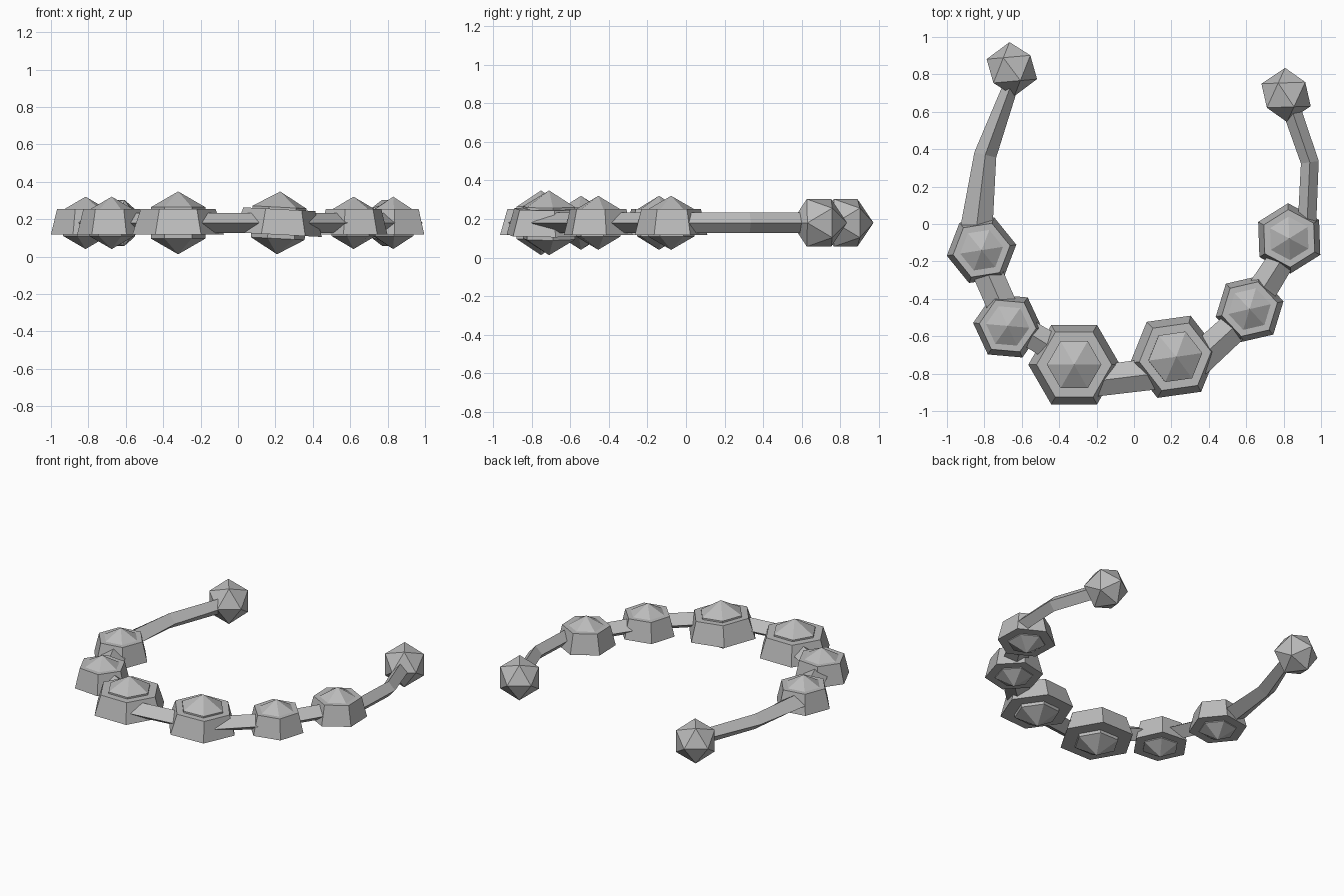
import bpy, bmesh, math
from mathutils import Matrix, Vector

if "Cube" in bpy.data.objects:
    bpy.data.objects.remove(bpy.data.objects["Cube"])

mat = bpy.data.materials.new("stone grey")
mat.diffuse_color = (0.5, 0.5, 0.5, 1)
mat.use_nodes = True
mat.node_tree.nodes["Principled BSDF"].inputs["Base Color"].default_value = mat.diffuse_color
MID = 0.18  # height of the string


def finish(name, bm, matrix=None):
    bmesh.ops.recalc_face_normals(bm, faces=bm.faces[:])
    me = bpy.data.meshes.new(name)
    bm.to_mesh(me)
    bm.free()
    me.materials.append(mat)
    ob = bpy.data.objects.new(name, me)
    bpy.context.collection.objects.link(ob)
    if matrix:
        ob.matrix_world = matrix
    return ob


def lathe(name, profile, matrix, sides=6):
    """Revolve (radius, z) points; radius 0 makes a single tip."""
    bm = bmesh.new()
    rings = []
    for r, z in profile:
        n = 1 if r == 0 else sides
        rings.append([bm.verts.new((r * math.cos(2 * math.pi * i / sides),
                                    r * math.sin(2 * math.pi * i / sides), z)) for i in range(n)])
    for a, b in zip(rings, rings[1:]):
        for i in range(sides):
            j = (i + 1) % sides
            if len(a) == 1:
                bm.faces.new((a[0], b[i], b[j]))
            elif len(b) == 1:
                bm.faces.new((a[i], a[j], b[0]))
            else:
                bm.faces.new((a[i], a[j], b[j], b[i]))
    for ring in (rings[0], rings[-1]):
        if len(ring) > 1:
            bm.faces.new(ring)
    return finish(name, bm, matrix)


# Hexagonal settings, each with a faceted gem: x, y, radius, turn, tilt
beads = [(-0.815, -0.14, 0.188, 9, 0), (-0.675, -0.545, 0.186, -5, 0),
         (-0.32, -0.752, 0.245, 0, 0), (0.217, -0.71, 0.237, 8, 3),
         (0.618, -0.455, 0.186, 13, 0), (0.83, -0.077, 0.188, 32, 0)]
for x, y, r, turn, tilt in beads:
    m = (Matrix.Translation((x, y, MID)) @ Matrix.Rotation(math.radians(tilt), 4, 'Y')
         @ Matrix.Rotation(math.radians(turn), 4, 'Z'))
    lathe("setting", [(r, -0.063), (r * 0.82, 0.073)], m)
    g = 0.168 if r > 0.2 else 0.14
    lathe("gem", [(0, -g), (g * 0.866, -g / 2), (g * 0.866, g / 2), (0, g)], m)

# Diamond-section string running through the beads: x, y, half width
path = [(-0.655, 0.75, 0.04), (-0.795, 0.37, 0.06), (-0.84, 0.0, 0.085),
        (-0.81, -0.2, 0.08), (-0.70, -0.45, 0.08), (-0.6, -0.56, 0.07),
        (-0.34, -0.72, 0.075), (-0.25, -0.845, 0.085), (0.2, -0.79, 0.085),
        (0.34, -0.73, 0.085), (0.58, -0.51, 0.08), (0.70, -0.33, 0.078),
        (0.84, -0.11, 0.07), (0.925, 0.0, 0.05), (0.94, 0.33, 0.048),
        (0.84, 0.62, 0.05)]
bm = bmesh.new()
rings = []
for i, (x, y, w) in enumerate(path):
    a, b = path[max(i - 1, 0)], path[min(i + 1, len(path) - 1)]
    d = Vector((b[0] - a[0], b[1] - a[1], 0)).normalized()
    side = Vector((-d.y, d.x, 0)) * w
    up = Vector((0, 0, 0.053))
    c = Vector((x, y, MID))
    rings.append([bm.verts.new(c + o) for o in (side, up, -side, -up)])
for a, b in zip(rings, rings[1:]):
    for i in range(4):
        j = (i + 1) % 4
        bm.faces.new((a[i], a[j], b[j], b[i]))
bm.faces.new(rings[0])
bm.faces.new(rings[-1])
finish("string", bm)

# Twenty-sided end knobs, lying with their poles along y
for x, y, turn in ((-0.653, 0.828, 5), (0.813, 0.69, 2)):
    bm = bmesh.new()
    bmesh.ops.create_icosphere(bm, subdivisions=1, radius=0.145)
    tip = max(bm.verts, key=lambda v: v.co.z)
    near = tip.link_edges[0].other_vert(tip).co
    # roll so a corner of the upper ring points to -x
    roll = Matrix.Rotation(math.pi - math.atan2(near.y, near.x), 4, 'Z')
    m = (Matrix.Translation((x, y, MID)) @ Matrix.Rotation(math.radians(turn), 4, 'Z')
         @ Matrix.Rotation(-math.pi / 2, 4, 'X') @ roll)
    finish("end_knob", bm, m)
